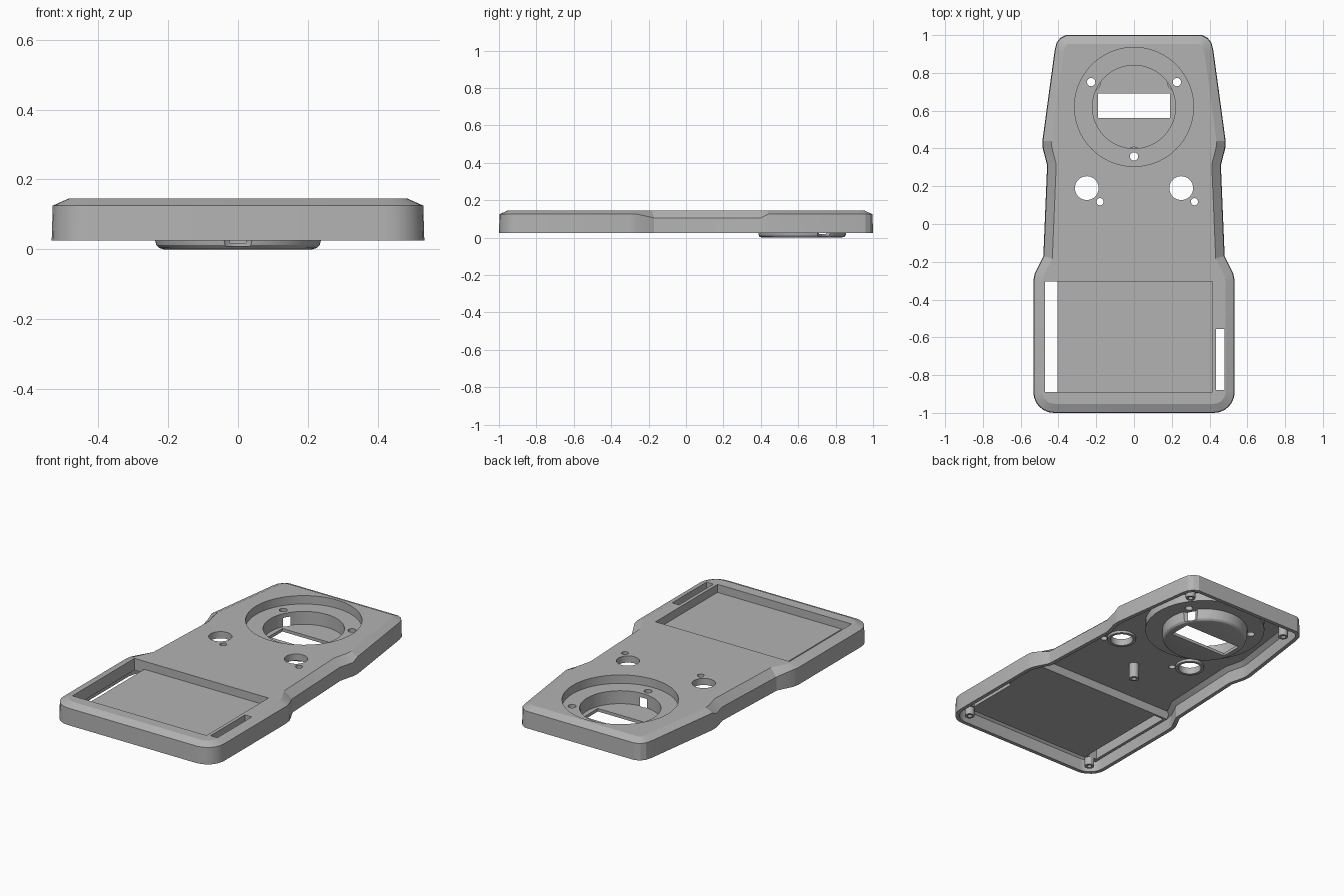
import bpy
import bmesh
from math import cos, sin, pi
from mathutils import Vector

cube = bpy.data.objects.get("Cube")
if cube:
    bpy.data.objects.remove(cube, do_unlink=True)

grey = bpy.data.materials.new("plain grey plastic")
grey.use_nodes = True
colour = (0.45, 0.45, 0.45, 1)
grey.diffuse_color = colour
grey.node_tree.nodes["Principled BSDF"].inputs["Base Color"].default_value = colour

BOTTOM, SHOULDER, TOP = 0.025, 0.125, 0.145
DIAL_Y = 0.62


def loft(name, rings):
    """Closed solid through rings of equal point count, lowest ring first."""
    bm = bmesh.new()
    loops = [[bm.verts.new(p) for p in ring] for ring in rings]
    count = len(loops[0])
    for low, high in zip(loops, loops[1:]):
        for i in range(count):
            j = (i + 1) % count
            bm.faces.new((low[i], low[j], high[j], high[i]))
    bm.faces.new(loops[0][::-1])
    bm.faces.new(loops[-1])
    bmesh.ops.recalc_face_normals(bm, faces=bm.faces[:])
    mesh = bpy.data.meshes.new(name)
    bm.to_mesh(mesh)
    bm.free()
    mesh.materials.append(grey)
    obj = bpy.data.objects.new(name, mesh)
    bpy.context.collection.objects.link(obj)
    return obj


def lathe(name, x, y, profile, sides=32):
    """Round solid from (radius, height) pairs."""
    angles = [2 * pi * i / sides for i in range(sides)]
    return loft(name, [[(x + r * cos(a), y + r * sin(a), z) for a in angles]
                       for r, z in profile])


def tube(name, x, y, r, z0, z1, sides=32):
    return lathe(name, x, y, [(r, z0), (r, z1)], sides)


def block(name, x0, x1, y0, y1, z0, z1, taper=0):
    def ring(z, t):
        return [(x0 + t, y0 + t, z), (x1 - t, y0 + t, z),
                (x1 - t, y1 - t, z), (x0 + t, y1 - t, z)]
    return loft(name, [ring(z0, taper), ring(z1, 0)])


def combine(target, other, operation):
    mod = target.modifiers.new(other.name, 'BOOLEAN')
    mod.operation = operation
    mod.solver = 'EXACT'
    mod.object = other
    bpy.context.view_layer.objects.active = target
    bpy.ops.object.modifier_apply(modifier=mod.name)
    bpy.data.objects.remove(other, do_unlink=True)


def add(other):
    combine(shell, other, 'UNION')


def cut(other):
    combine(shell, other, 'DIFFERENCE')


# Half outline of the case, from the back edge round to the front edge
half = [(0.36, 1), (0.39, 0.985), (0.41, 0.96), (0.42, 0.92), (0.485, 0.44),
        (0.483, 0.4), (0.46, 0.31), (0.48, -0.17), (0.525, -0.26), (0.533, -0.3)]
half += [(0.423 + 0.11 * cos(a * pi / 12), -0.89 - 0.11 * sin(a * pi / 12))
         for a in range(7)]
outline = [Vector(p) for p in half] + [Vector((-x, y)) for x, y in reversed(half)]


def inset(distance):
    """Outline moved inwards with mitred corners."""
    result = []
    for i, p in enumerate(outline):
        a = (p - outline[i - 1]).normalized()
        b = (outline[(i + 1) % len(outline)] - p).normalized()
        na, nb = Vector((a.y, -a.x)), Vector((b.y, -b.x))
        result.append(p + (na + nb) * distance / (1 + na.dot(nb)))
    return result


def level(distance, z, waist_z=None):
    return [(p.x, p.y, waist_z if waist_z and -0.25 < p.y < 0.42 else z)
            for p in inset(distance)]


# Chamfered case, hollow underneath
shell = loft("case_shell", [level(0, BOTTOM), level(0.003, SHOULDER, 0.105),
                            level(0.048, TOP)])
cut(loft("cavity", [level(0.022, 0), level(0.025, 0.098), level(0.05, 0.12)]))

# Tray under the screen and stepped cup under the dial
add(block("screen_tray", -0.5, 0.5, -0.93, -0.28, 0.075, 0.13, 0.012))
add(tube("dial_ledge", 0, DIAL_Y, 0.335, 0.07, 0.13, 72))
add(lathe("dial_cup", 0, DIAL_Y, [(0.212, 0), (0.226, 0.004), (0.234, 0.012),
                                  (0.237, 0.025), (0.24, 0.08)], 72))

# Rims beneath the button holes
for x in (-0.25, 0.25):
    add(tube("button_rim", x, 0.19, 0.08, 0.105, 0.13))

# Screw posts in the corners and the middle
posts = [(0, 0)] + [(s * x, y) for s in (-1, 1) for x, y in ((0.34, 0.9), (0.44, -0.915))]
for x, y in posts:
    add(tube("screw_post", x, y, 0.027, 0.028, 0.13, 20))
for x, y in posts:
    cut(tube("screw_bore", x, y, 0.013, 0, 0.1, 16))

# Screen recess with its two side slots
cut(block("screen_recess", -0.47, 0.415, -0.89, -0.305, 0.097, 0.2))
cut(block("wide_slot", -0.47, -0.405, -0.89, -0.305, -0.1, 0.2))
cut(block("narrow_slot", 0.435, 0.48, -0.88, -0.555, -0.1, 0.2))

# Dial recess, well and window
cut(tube("dial_recess", 0, DIAL_Y, 0.315, 0.095, 0.2, 72))
cut(tube("dial_well", 0, DIAL_Y, 0.22, 0.018, 0.2, 72))
cut(block("dial_window", -0.19, 0.19, 0.56, 0.69, -0.1, 0.2))

# Dial screw holes with clearance in the cup wall
for angle in (pi / 6, 5 * pi / 6, 3 * pi / 2):
    x, y = 0.262 * cos(angle), DIAL_Y + 0.262 * sin(angle)
    cut(tube("dial_screw_hole", x, y, 0.022, 0.05, 0.2, 20))
    cut(tube("screw_clearance", x, y, 0.049, 0.008, 0.07, 24))

# Button holes and indicator holes
for x in (-0.25, 0.25):
    cut(tube("button_hole", x, 0.19, 0.063, 0, 0.2, 40))
    cut(tube("indicator_hole", x + 0.07, 0.118, 0.019, 0, 0.2, 20))

bpy.ops.object.select_all(action='DESELECT')
shell.select_set(True)
bpy.context.view_layer.objects.active = shell
bpy.ops.object.shade_smooth_by_angle(angle=pi / 9)
